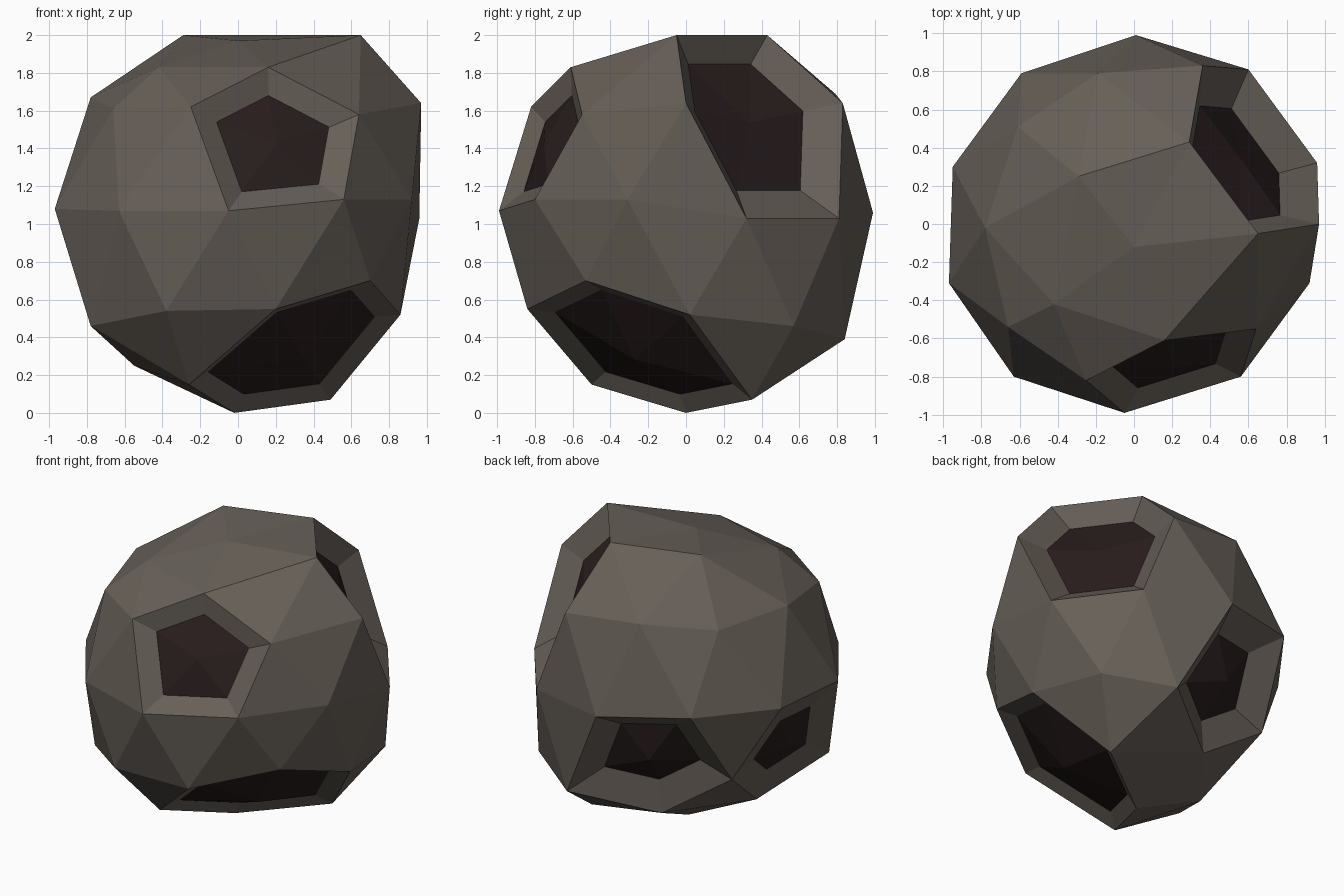
import bpy, bmesh
from mathutils import Vector

if "Cube" in bpy.data.objects:
    bpy.data.objects.remove(bpy.data.objects["Cube"])

CENTRE = Vector((0, 0, 1.05))

# Hand-sculpted positions of the boulder's facet corners, top to bottom
CORNERS = [
    (0, -.12, 1.97), (.65, -.05, 2), (.29, .43, 2), (-.29, .25, 2),
    (-.42, -.42, 1.83), (.16, -.61, 1.83),
    (.64, -.55, 1.58), (.36, .83, 1.64), (-.19, .79, 1.69), (-.61, .51, 1.65),
    (-.78, -.02, 1.67), (-.66, -.54, 1.61), (-.25, -.82, 1.62), (.97, 0, 1.64),
    (.92, -.31, 1.13), (.56, -.80, 1.13), (-.05, -.99, 1.07), (-.63, -.80, 1.07),
    (-.97, -.31, 1.08), (-.95, .30, 1.11), (-.59, .79, 1.13), (.01, .99, 1.06),
    (.60, .81, 1.03), (.96, .32, 1.03),
    (.70, -.53, .70), (.20, -.84, .55), (-.38, -.83, .54), (-.78, -.48, .46),
    (.86, .02, .52), (.75, .57, .46), (.34, .84, .39), (-.68, .46, .60),
    (.49, .35, .07), (-.26, -.50, .15), (-.55, .00, .25), (-.16, .50, .24),
    (-.02, 0, 0),
]

# Craters: direction, floor size, floor depth, floor lift, dome height in the middle
CRATERS = [
    ((.276, -.851, .447), .67, .06, 0, .05),      # front
    ((.688, .5, .526), .69, .14, .045, .03),      # upper back right
    ((.425, -.309, -.85), .79, .05, -.01, .10),   # lower front right
    ((-.276, .851, -.447), .58, .11, 0, .08),     # lower back
    ((-.894, 0, -.447), .54, .04, 0, .06),        # lower left
]


def material(name, colour):
    m = bpy.data.materials.new(name)
    m.diffuse_color = (*colour, 1)
    m.use_nodes = True
    m.node_tree.nodes["Principled BSDF"].inputs["Base Color"].default_value = m.diffuse_color
    return m


bm = bmesh.new()
bmesh.ops.create_icosphere(bm, subdivisions=2, radius=1)
base = [(v, v.co.normalized()) for v in bm.verts]


def nearest(direction):
    d = Vector(direction).normalized()
    return max(base, key=lambda p: p[1].dot(d))[0]


# Boulder body: pull each sphere vertex to its sculpted corner
targets = [(nearest(Vector(c) - CENTRE), Vector(c)) for c in CORNERS]
pits = [nearest(c[0]) for c in CRATERS]
for v, c in targets:
    v.co = c

# Craters: merge the facets round each centre, sink a smaller dark floor
bmesh.ops.dissolve_verts(bm, verts=pits)
bm.normal_update()
for face in [f for f in bm.faces if len(f.verts) > 4]:
    n = face.normal.copy()
    _, size, depth, lift, dome = max(CRATERS, key=lambda c: n.dot(Vector(c[0])))
    floor = bmesh.ops.extrude_discrete_faces(bm, faces=[face])["faces"][0]
    mid = sum((v.co for v in floor.verts), Vector()) / len(floor.verts)
    for v in floor.verts:
        v.co = mid + (v.co - mid) * size - n * depth + Vector((0, 0, lift))
    floor.material_index = 1
    middle = bmesh.ops.poke(bm, faces=[floor])["verts"][0]
    middle.co += n * dome

bmesh.ops.recalc_face_normals(bm, faces=bm.faces[:])
mesh = bpy.data.meshes.new("boulder")
bm.to_mesh(mesh)
bm.free()
mesh.materials.append(material("grey brown stone", (.135, .115, .097)))
mesh.materials.append(material("dark crater floor", (.022, .0125, .0125)))
bpy.context.collection.objects.link(bpy.data.objects.new("boulder", mesh))
